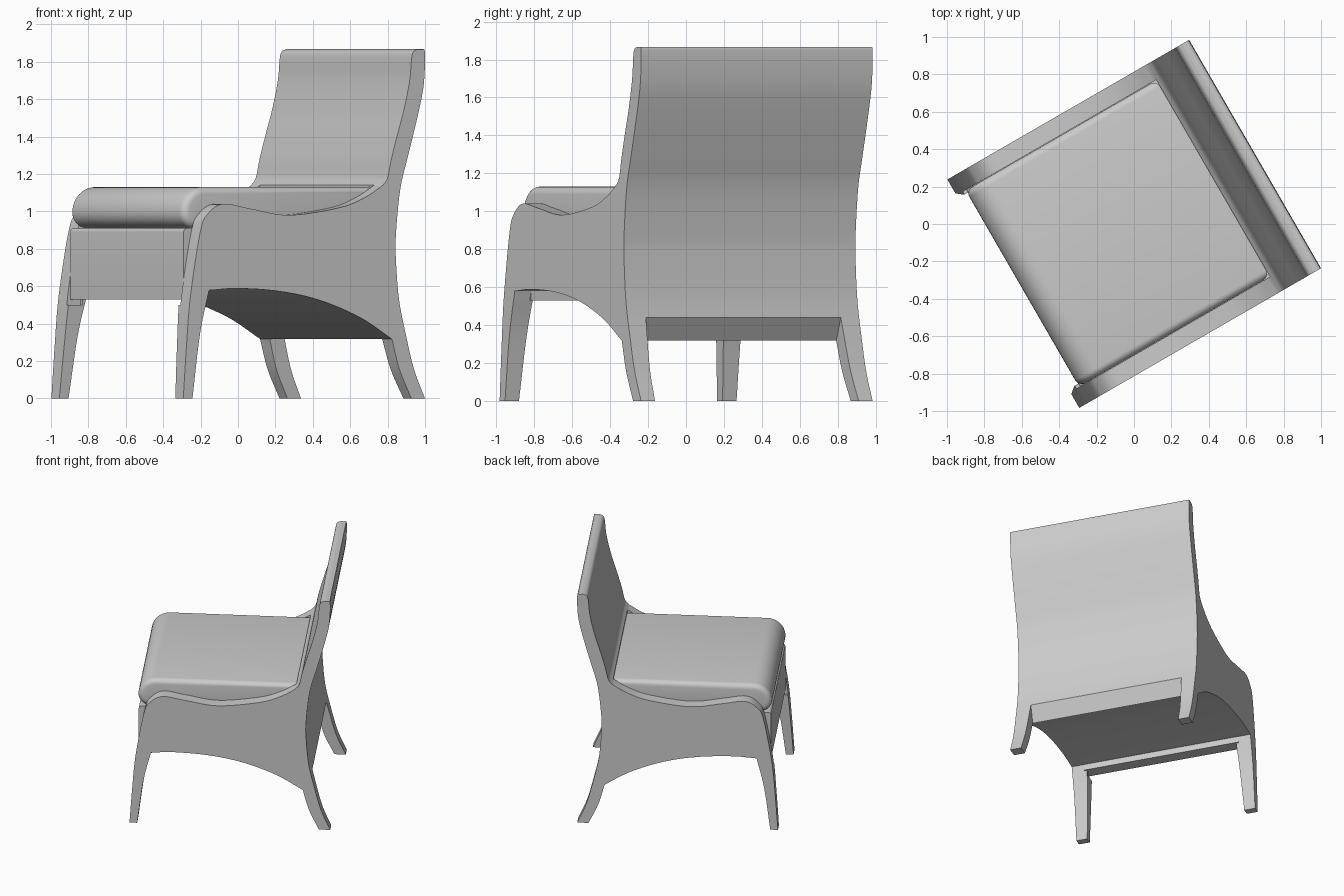
import bpy, bmesh, math
from mathutils import Vector

if "Cube" in bpy.data.objects:
    bpy.data.objects.remove(bpy.data.objects["Cube"])

TURN = math.radians(30)   # the chair is turned about z; local x = depth, y = width


def spline(pts, n=6):
    """Smooth curve through side-profile points (depth, height)."""
    p = [Vector(q) for q in pts]
    p = [2 * p[0] - p[1]] + p + [2 * p[-1] - p[-2]]
    out = []
    for a, b, c, d in zip(p, p[1:], p[2:], p[3:]):
        for i in range(n):
            t = i / n
            out.append(0.5 * (2 * b + (c - a) * t + (2 * a - 5 * b + 4 * c - d) * t * t
                              + (3 * b - a - 3 * c + d) * t ** 3))
    return out + [p[-2]]


def arc(cx, cz, r, a0, a1, n=10):
    return [(cx + r * math.cos(math.radians(a0 + (a1 - a0) * i / n)),
             cz + r * math.sin(math.radians(a0 + (a1 - a0) * i / n))) for i in range(n + 1)]


def extrude(name, profile, half, bevel=0):
    """Extrude a side profile across the width; half is a function of height."""
    bm = bmesh.new()
    left, right = [[bm.verts.new((u, s * half(z), z)) for u, z in profile] for s in (-1, 1)]
    caps = [bm.faces.new(left), bm.faces.new(right)]
    n = len(profile)
    for i in range(n):
        j = (i + 1) % n
        bm.faces.new((left[i], left[j], right[j], right[i]))
    bmesh.ops.recalc_face_normals(bm, faces=bm.faces)
    if bevel:
        edges = list({e for f in caps for e in f.edges})
        bmesh.ops.bevel(bm, geom=edges, offset=bevel, segments=5, profile=0.5, affect='EDGES')
    me = bpy.data.meshes.new(name)
    bm.to_mesh(me)
    bm.free()
    ob = bpy.data.objects.new(name, me)
    bpy.context.collection.objects.link(ob)
    ob.rotation_euler.z = TURN
    return ob


def activate(ob):
    bpy.ops.object.select_all(action='DESELECT')
    ob.select_set(True)
    bpy.context.view_layer.objects.active = ob


def cut(ob, cutter):
    cutter.hide_render = True
    mod = ob.modifiers.new("cut", 'BOOLEAN')
    mod.operation = 'DIFFERENCE'
    mod.solver = 'EXACT'
    mod.object = cutter
    bpy.context.view_layer.update()
    activate(ob)
    bpy.ops.object.modifier_apply(modifier=mod.name)
    bpy.data.objects.remove(cutter)


# Frame outline: front leg, arm, backrest, back leg, arch
segments = [
    spline([(-.745, 0), (-.725, .28), (-.70, .55), (-.64, .89), (-.595, .985), (-.50, 1.04),
            (-.333, 1.015), (-.09, .98), (.22, 1.02), (.378, 1.075), (.488, 1.14)]),
    spline([(.488, 1.14), (.517, 1.18), (.54, 1.28), (.58, 1.42), (.618, 1.545),
            (.653, 1.70), (.665, 1.82), (.678, 1.855), (.705, 1.867)]),
    spline([(.728, 1.865), (.747, 1.85), (.740, 1.68), (.705, 1.52), (.644, 1.30), (.595, 1.12),
            (.568, .877), (.568, .74), (.587, .53), (.629, .342), (.68, .155), (.747, 0)]),
    spline([(.663, 0), (.59, .155), (.543, .318)]),
    spline([(.543, .318), (.346, .433), (.10, .524), (-.147, .572), (-.407, .588), (-.586, .578)]),
    spline([(-.586, .578), (-.642, .342), (-.688, 0)]),
]
outline = []
for seg in segments:
    for q in seg:
        if not outline or (Vector(q) - Vector(outline[-1])).length > 1e-4:
            outline.append(tuple(q))
frame = extrude("chair_frame", outline, lambda z: .705)

# Open space between the legs, whose inner faces taper
cut(frame, extrude("leg_gap", [(-.95, -.1), (-.95, .5785), (-.58, .5785), (-.2, .4), (.5435, .317),
                               (.90, 1.02), (.95, -.1)], lambda z: .62 - .06 * z))
# Seat well between the arms, open at the front
cut(frame, extrude("seat_well", [(-.95, .5), (-.62, .5), (-.62, .91), (.488, .91), (.488, 1.14),
                                 (.40, 1.3), (-.95, 1.3)], lambda z: .608))

# Front rail under the cushion
rail = extrude("front_rail", [(-.586, .53), (-.685, .53)] + arc(-.665, .89, .02, 180, 90, 5)
               + [(-.586, .91)], lambda z: .606)

# Seat cushion with a rounded front
cushion = extrude("seat_cushion", arc(-.605, .995, .085, 270, 180) + arc(-.555, .995, .135, 180, 90)[1:]
                  + [(.488, 1.13), (.488, .91)], lambda z: .606, bevel=.04)

for ob in (frame, rail, cushion):
    activate(ob)
    bpy.ops.object.shade_smooth_by_angle(angle=math.radians(30))
